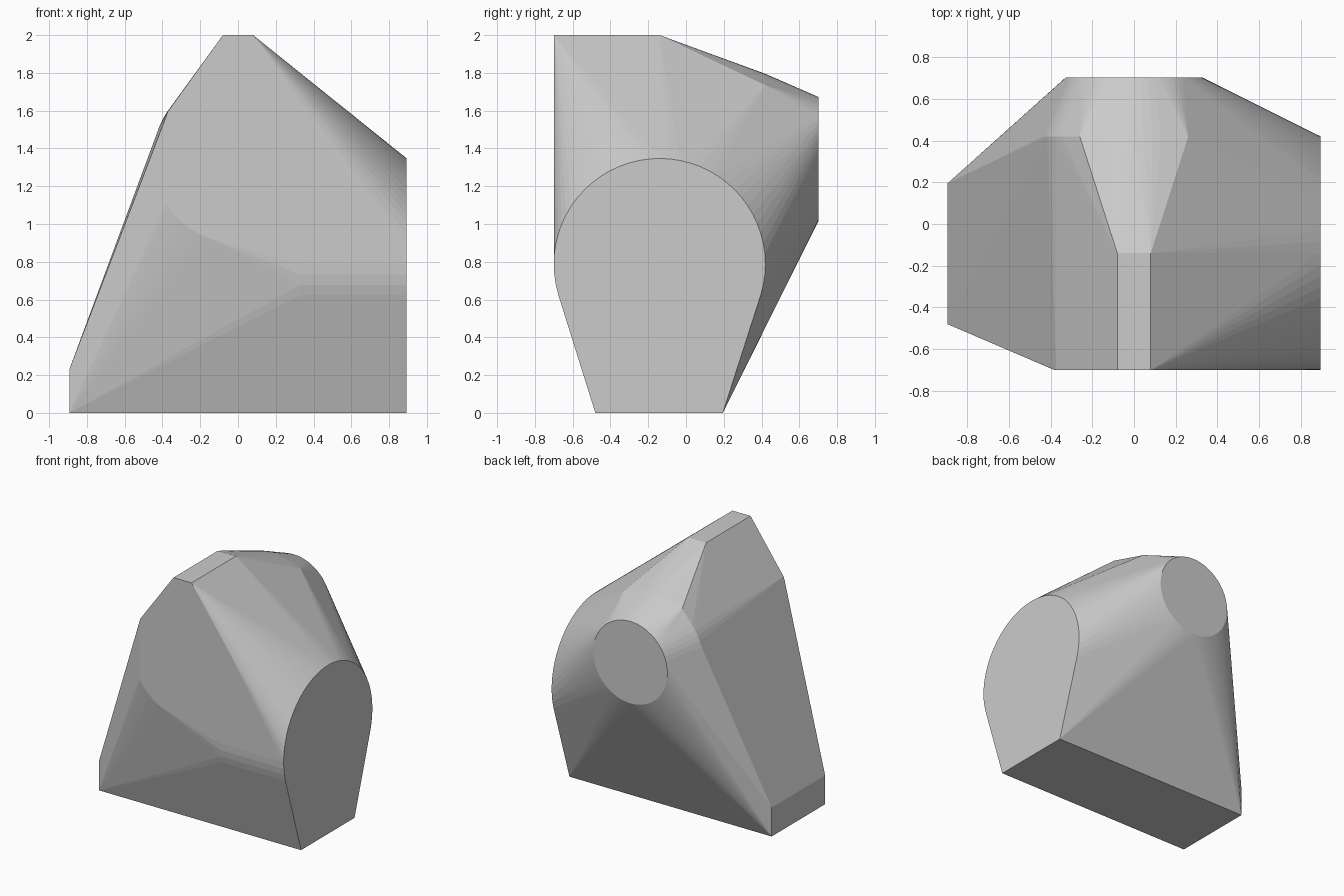
import bpy, bmesh
from math import sin, cos, pi, radians

if "Cube" in bpy.data.objects:
    bpy.data.objects.remove(bpy.data.objects["Cube"])


def ring(radius, z, place, n=64):
    """Circle of points; place(u, z) puts it on the wanted plane."""
    return [place(radius * cos(2 * pi * i / n), z + radius * sin(2 * pi * i / n))
            for i in range(n)]


pts = []

# base slab, with the low lip on the left
for x in (-0.893, 0.893):
    for y in (-0.48, 0.195):
        pts.append((x, y, 0))
for y in (-0.48, 0.195):
    pts.append((-0.893, y, 0.23))

# big round drum along x on the right
for x in (0.33, 0.893):
    pts += ring(0.56, 0.787, lambda u, z: (x, -0.14 + u, z))

# round drum along y, trimmed on the left at the front
pts += ring(0.448, 1.345, lambda u, z: (max(u, -0.38), -0.70, z)
            if u > -0.385 else (-0.38, -0.70, 1.345 + (0.225 if z > 1.345 else -0.225)))
pts += ring(0.45, 1.345, lambda u, z: (u, 0.42, z))
pts += [(x, 0.42, 1.735) for x in (-0.26, 0.26)]

# small round end on the back
pts += ring(0.327, 1.345, lambda u, z: (u, 0.702, z))

# flat top ridge
for x in (-0.08, 0.08):
    for y in (-0.70, -0.14):
        pts.append((x, y, 2))

# wrap everything in one convex skin
bm = bmesh.new()
for p in pts:
    bm.verts.new(p)
bmesh.ops.remove_doubles(bm, verts=bm.verts[:], dist=0.0005)
bmesh.ops.convex_hull(bm, input=bm.verts[:])
bmesh.ops.delete(bm, geom=[v for v in bm.verts if not v.link_faces], context='VERTS')
bmesh.ops.dissolve_limit(bm, angle_limit=radians(0.3), verts=bm.verts[:], edges=bm.edges[:])
bmesh.ops.recalc_face_normals(bm, faces=bm.faces[:])
mesh = bpy.data.meshes.new("convex_body")
bm.to_mesh(mesh)
bm.free()
body = bpy.data.objects.new("convex_body", mesh)
bpy.context.collection.objects.link(body)
